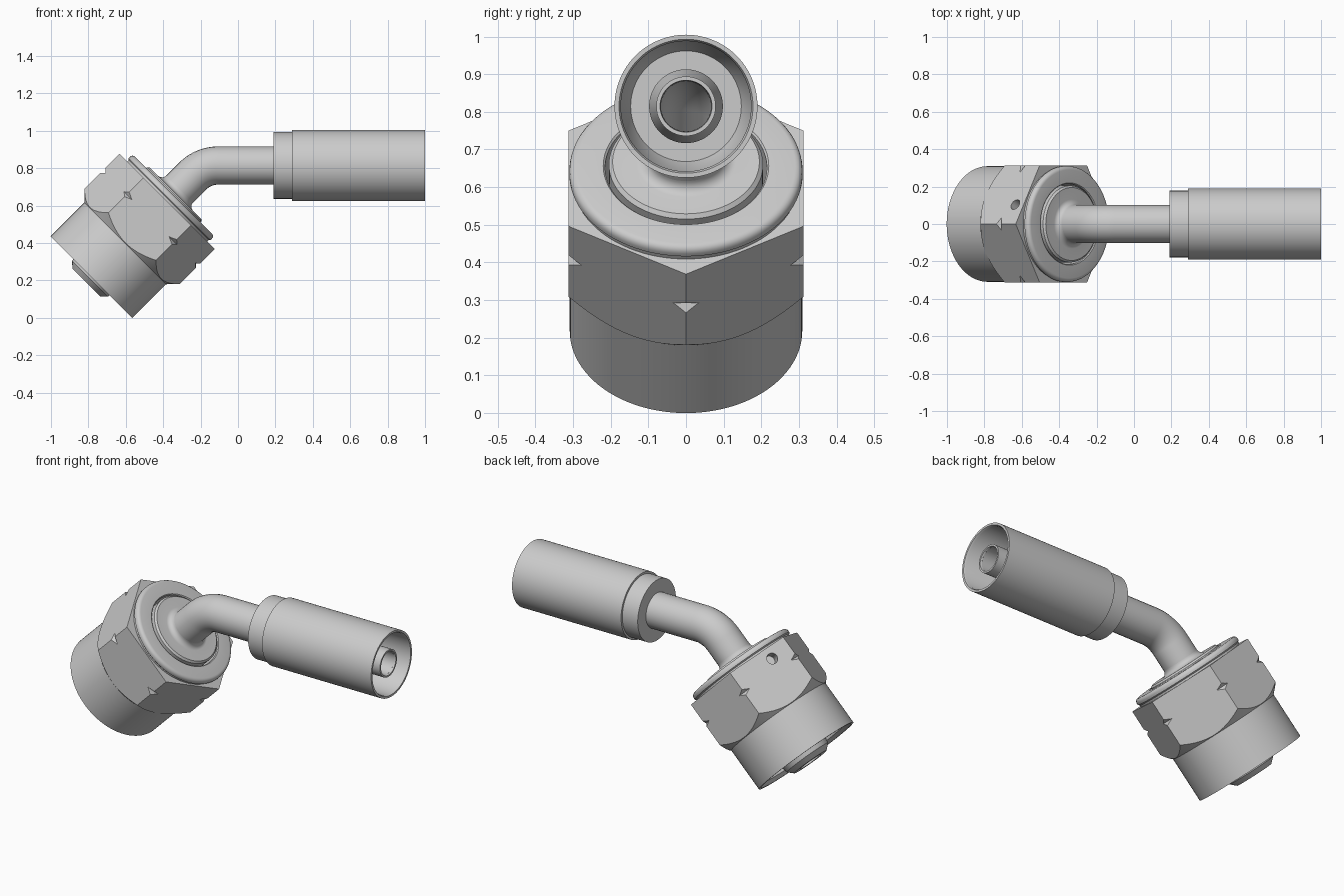
import bpy, bmesh
from math import cos, sin, pi, radians
from mathutils import Matrix, Vector

if "Cube" in bpy.data.objects:
    bpy.data.objects.remove(bpy.data.objects["Cube"])

H = 0.5 ** 0.5
AXIS_Z = 0.815                       # height of the horizontal hose axis
NUT_O = Vector((-0.783, 0, 0.218))   # centre of the nut's open end


def frame(o, x, y, z):
    m = Matrix((x, y, z)).transposed().to_4x4()
    m.translation = o
    return m


NUT = frame(NUT_O, (-H, 0, H), (0, -1, 0), (H, 0, H))
HOSE = frame((0, 0, AXIS_Z), (0, 1, 0), (0, 0, 1), (1, 0, 0))


def make(name, bm, matrix):
    bmesh.ops.recalc_face_normals(bm, faces=bm.faces)
    me = bpy.data.meshes.new(name)
    bm.to_mesh(me)
    bm.free()
    ob = bpy.data.objects.new(name, me)
    bpy.context.collection.objects.link(ob)
    ob.matrix_world = matrix
    return ob


def lathe(name, profile, matrix, closed=False, n=96):
    """Revolve (radius, height) points around local z."""
    bm = bmesh.new()
    rings = [[bm.verts.new((r * cos(2 * pi * i / n), r * sin(2 * pi * i / n), h))
              for i in range(n)] for r, h in profile]
    if closed:
        rings.append(rings[0])
    for a, b in zip(rings, rings[1:]):
        for i in range(n):
            j = (i + 1) % n
            bm.faces.new((a[i], a[j], b[j], b[i]))
    return make(name, bm, matrix)


def prism(name, sides, r, depth, matrix):
    bm = bmesh.new()
    bmesh.ops.create_cone(bm, cap_ends=True, segments=sides, radius1=r, radius2=r, depth=depth)
    return make(name, bm, matrix)


def activate(ob):
    bpy.ops.object.select_all(action='DESELECT')
    ob.select_set(True)
    bpy.context.view_layer.objects.active = ob


def smooth(ob):
    activate(ob)
    bpy.ops.object.shade_smooth_by_angle(angle=radians(28))


def boolean(ob, other, op):
    m = ob.modifiers.new(op, 'BOOLEAN')
    m.operation, m.object, m.solver = op, other, 'EXACT'
    activate(ob)
    bpy.ops.object.modifier_apply(modifier=m.name)
    bpy.data.objects.remove(other)


def tube(name, radius, s_start, x_end, inward=False):
    """Sweep a circle along the 45 degree bent centre line."""
    R, cx = 0.2, -0.103
    pts = [NUT_O + Vector((H, 0, H)) * s_start]
    for i in range(17):
        t = radians(135 - 45 * i / 16)
        pts.append(Vector((cx + R * cos(t), 0, AXIS_Z - R + R * sin(t))))
    pts.append(Vector((x_end, 0, AXIS_Z)))
    cu = bpy.data.curves.new(name, 'CURVE')
    cu.dimensions, cu.fill_mode = '3D', 'FULL'
    cu.bevel_depth, cu.bevel_resolution = radius, 12
    sp = cu.splines.new('POLY')
    sp.points.add(len(pts) - 1)
    for p, q in zip(sp.points, pts):
        p.co = (*q, 1)
    ob = bpy.data.objects.new(name, cu)
    bpy.context.collection.objects.link(ob)
    activate(ob)
    bpy.ops.object.convert(target='MESH')
    ob = bpy.context.view_layer.objects.active
    bm = bmesh.new()
    bm.from_mesh(ob.data)
    bmesh.ops.recalc_face_normals(bm, faces=bm.faces)
    if inward:
        bmesh.ops.reverse_faces(bm, faces=bm.faces)
    bm.to_mesh(ob.data)
    bm.free()
    smooth(ob)


# Swivel nut: turned profile (chamfer, corner groove, collar, bore) cut by a hexagon
collar = [(0.29 + 0.02 * cos(t * pi / 8), 0.6 + 0.02 * sin(t * pi / 8)) for t in range(5)]
nut = lathe("swivel_nut",
            [(0.295, 0), (0.309, 0), (0.309, 0.255), (0.37, 0.318),
             (0.37, 0.418), (0.342, 0.446), (0.37, 0.474), (0.37, 0.573), (0.303, 0.573),
             (0.303, 0.583), (0.31, 0.59)] + collar +
            [(0.22, 0.62), (0.215, 0.615), (0.215, 0.40), (0.275, 0.40), (0.275, 0.02)],
            NUT, closed=True)
hexagon = prism("hex_cutter", 6, 0.36, 1.6, NUT @ Matrix.Rotation(pi / 6, 4, 'Z'))
boolean(nut, hexagon, 'INTERSECT')

# Retaining wire hole in one upper flat
d = Vector((cos(pi / 6), -sin(pi / 6), 0))
side = Vector((sin(pi / 6), cos(pi / 6), 0))
hole_m = NUT @ frame(d * 0.312 + side * 0.06 + Vector((0, 0, 0.51)),
                     side, d.cross(side), d)
boolean(nut, prism("hole_cutter", 32, 0.03, 0.14, hole_m), 'DIFFERENCE')
smooth(nut)

# Seat: cone nose inside the nut, shoulder, and small fillet up to the tube
fillet = [(0.132 - 0.03 * sin(t * pi / 16), 0.665 - 0.03 * cos(t * pi / 16)) for t in range(9)]
smooth(lathe("cone_seat",
             [(0.067, -0.04), (0.105, -0.04), (0.135, -0.012), (0.19, 0.25), (0.25, 0.28),
              (0.25, 0.36), (0.205, 0.40), (0.205, 0.625), (0.195, 0.635)] + fillet, NUT))

# Bent tube and its through bore
tube("bent_tube", 0.102, 0.5, 0.25)
tube("tube_bore", 0.067, -0.04, 0.97, inward=True)

# Crimp sleeve with hose nipple inside
smooth(lathe("crimp_sleeve",
             [(0.1, 0.19), (0.178, 0.19), (0.178, 0.29), (0.19, 0.29), (0.19, 1.0),
              (0.178, 1.0), (0.173, 0.99), (0.173, 0.46), (0.147, 0.40), (0.098, 0.40)], HOSE))
smooth(lathe("hose_nipple",
             [(0.098, 0.40), (0.098, 0.45), (0.079, 0.50), (0.079, 0.98),
              (0.069, 0.98), (0.067, 0.97)], HOSE))
